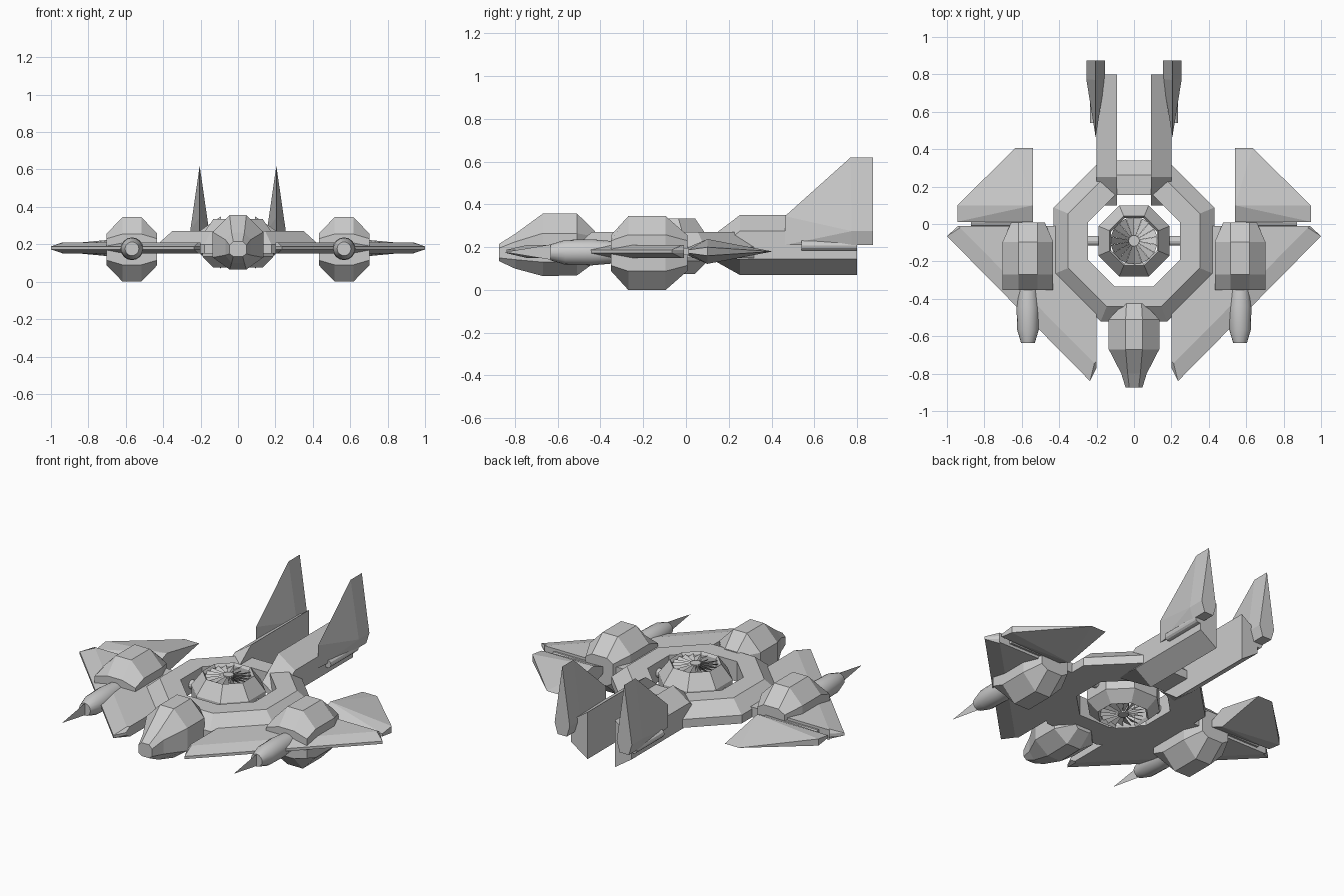
import bpy, bmesh
from math import sin, cos, pi
from mathutils import Vector

if "Cube" in bpy.data.objects:
    bpy.data.objects.remove(bpy.data.objects["Cube"])

FAN = Vector((0, -0.09, 0))


def finish(name, bm, mirror=False, smooth=False):
    bmesh.ops.recalc_face_normals(bm, faces=bm.faces)
    me = bpy.data.meshes.new(name)
    bm.to_mesh(me)
    bm.free()
    ob = bpy.data.objects.new(name, me)
    bpy.context.collection.objects.link(ob)
    if mirror:
        ob.modifiers.new("mirror", 'MIRROR').use_mirror_merge = False
    if smooth:
        bpy.ops.object.select_all(action='DESELECT')
        ob.select_set(True)
        bpy.context.view_layer.objects.active = ob
        bpy.ops.object.shade_smooth_by_angle(angle=0.5)
    return ob


def loft(name, sections, closed=False, **kw):
    """Skin a list of equal-length point loops; cap the ends unless closed."""
    bm = bmesh.new()
    rings = [[bm.verts.new(p) for p in s] for s in sections]
    n = len(rings[0])
    pairs = list(zip(rings, rings[1:]))
    if closed:
        pairs.append((rings[-1], rings[0]))
    else:
        bm.faces.new(rings[0])
        bm.faces.new(rings[-1])
    for a, b in pairs:
        for i in range(n):
            j = (i + 1) % n
            bm.faces.new((a[i], a[j], b[j], b[i]))
    return finish(name, bm, **kw)


def hull(name, points, **kw):
    bm = bmesh.new()
    for p in points:
        bm.verts.new(p)
    bmesh.ops.convex_hull(bm, input=bm.verts)
    bmesh.ops.dissolve_limit(bm, angle_limit=0.02, verts=bm.verts, edges=bm.edges)
    return finish(name, bm, **kw)


def octagon_ring(name, profile):
    """Eight-sided lathe around the fan axis; profile is (apothem, z)."""
    k = 1 / cos(pi / 8)
    secs = [[FAN + Vector((r * k * cos(a), r * k * sin(a), z)) for r, z in profile]
            for a in (pi / 8 + i * pi / 4 for i in range(8))]
    return loft(name, secs, closed=True)


def pod(name, stations, cx, **kw):
    """Octagonal sections along y: (y, wide, narrow, z_low, z_mid_low, z_mid_high, z_high)."""
    secs = []
    for y, w, t, z0, z1, z2, z3 in stations:
        secs.append([(cx + x, y, z) for x, z in (
            (-t, z0), (t, z0), (w, z1), (w, z2), (t, z3), (-t, z3), (-w, z2), (-w, z1))])
    return loft(name, secs, **kw)


def tube(name, axis, centre, stations, n=16, **kw):
    """Round body along x or y: stations are (position, radius)."""
    secs = []
    for p, r in stations:
        ring = []
        for i in range(n):
            u, v = r * cos(2 * pi * i / n), r * sin(2 * pi * i / n)
            ring.append((centre[0] + u, p, centre[1] + v) if axis == 'y'
                        else (p, centre[0] + u, centre[1] + v))
        secs.append(ring)
    return loft(name, secs, smooth=True, **kw)


# Octagonal main hull with open centre
octagon_ring("hull_ring", [(0.245, 0.15), (0.43, 0.15), (0.43, 0.20), (0.352, 0.27), (0.245, 0.27)])

# Lift fan housing, hub, blades and support spokes
octagon_ring("fan_housing", [(0.122, 0.09), (0.132, 0.075), (0.19, 0.135),
                             (0.19, 0.25), (0.132, 0.335), (0.122, 0.32)])
bm = bmesh.new()
for z, tilt in ((0.315, 0.012), (0.095, -0.012)):
    for i in range(18):
        a = 2 * pi * i / 18
        quad = []
        for r, da, dz in ((0.02, -0.17, tilt), (0.126, -0.17, tilt),
                          (0.126, 0.17, -tilt), (0.02, 0.17, -tilt)):
            quad.append(bm.verts.new(FAN + Vector((r * cos(a + da), r * sin(a + da), z + dz))))
        bm.faces.new(quad)
finish("fan_blades", bm)
bm = bmesh.new()
bmesh.ops.create_cone(bm, cap_ends=True, segments=12, radius1=0.03, radius2=0.03, depth=0.25)
bmesh.ops.translate(bm, verts=bm.verts, vec=FAN + Vector((0, 0, 0.205)))
finish("fan_hub", bm)
tube("fan_spoke", 'x', (-0.09, 0.205), [(0.18, 0.026), (0.26, 0.026)], n=12, mirror=True)

# Cockpit nose
pod("cockpit", [(-0.875, 0.045, 0.025, 0.135, 0.15, 0.195, 0.215),
                (-0.80, 0.068, 0.034, 0.10, 0.142, 0.225, 0.262),
                (-0.67, 0.135, 0.045, 0.065, 0.13, 0.265, 0.357),
                (-0.51, 0.135, 0.045, 0.068, 0.13, 0.265, 0.357),
                (-0.425, 0.055, 0.04, 0.13, 0.15, 0.25, 0.275)], 0)

# Forward wings with a sharp leading edge
mid = [(0.2, -0.45), (0.4, -0.25), (0.42, -0.01), (0.94, -0.01), (1.0, -0.065), (0.235, -0.84), (0.2, -0.77)]
flat = mid[:4] + [(0.93, -0.02), (0.212, -0.745), (0.2, -0.735)]
loft("forward_wing", [[(x, y, z) for x, y in o] for o, z in
                      ((flat, 0.15), (mid, 0.172), (mid, 0.188), (flat, 0.21))], mirror=True)

# Rear wing flaps and their hinge bars
pts = [(0.54, 0.405, 0.18), (0.635, 0.405, 0.18)]
for s in (-1, 1):
    pts += [(0.54, 0.012, 0.18 + s * 0.02), (0.945, 0.012, 0.18 + s * 0.008),
            (0.54, 0.1, 0.18 + s * 0.058), (0.945, 0.1, 0.18 + s * 0.02)]
hull("rear_wing", pts, mirror=True)
tube("wing_hinge", 'x', (0.0, 0.18), [(0.6, 0.018), (0.872, 0.018)], n=10, mirror=True)

# Engine pods
pod("engine_pod", [(-0.352, 0.135, 0.05, 0.09, 0.115, 0.23, 0.255),
                   (-0.27, 0.135, 0.05, 0.0, 0.088, 0.258, 0.345),
                   (-0.095, 0.135, 0.05, 0.0, 0.088, 0.258, 0.345),
                   (0.008, 0.09, 0.05, 0.09, 0.115, 0.23, 0.255)], 0.567, mirror=True)

# Gun barrels with thin upright blades at the muzzle
tube("gun_barrel", 'y', (0.567, 0.176), [(-0.635, 0.037), (-0.565, 0.058), (-0.44, 0.061), (-0.34, 0.052)],
     mirror=True)
bm = bmesh.new()
bm.faces.new([bm.verts.new((0.567, y, z)) for y, z in ((-0.85, 0.177), (-0.6, 0.218), (-0.6, 0.136))])
finish("muzzle_blade", bm, mirror=True)

# Twin tail booms
boom = [(0.09, 0.35), (0.2, 0.275), (0.2, 0.145), (0.09, 0.07)]
tip = [(0.09, 0.235), (0.2, 0.16), (0.2, 0.155), (0.09, 0.185)]
loft("tail_boom", [[(x, y, z) for x, z in s] for y, s in ((0.10, tip), (0.252, boom), (0.8, boom))],
     mirror=True)

# Tail fins and side rods
fx = 0.205
pts = [(fx, 0.77, 0.62), (fx, 0.875, 0.62), (fx, 0.463, 0.21), (fx, 0.463, 0.345)]
for s in (-1, 1):
    pts += [(fx + s * 0.05, 0.775, 0.275), (fx + s * 0.05, 0.875, 0.275),
            (fx + s * 0.03, 0.775, 0.21), (fx + s * 0.03, 0.875, 0.21)]
hull("tail_fin", pts, mirror=True)
tube("boom_rod", 'y', (0.212, 0.208), [(0.54, 0.024), (0.8, 0.024)], n=12, mirror=True)
